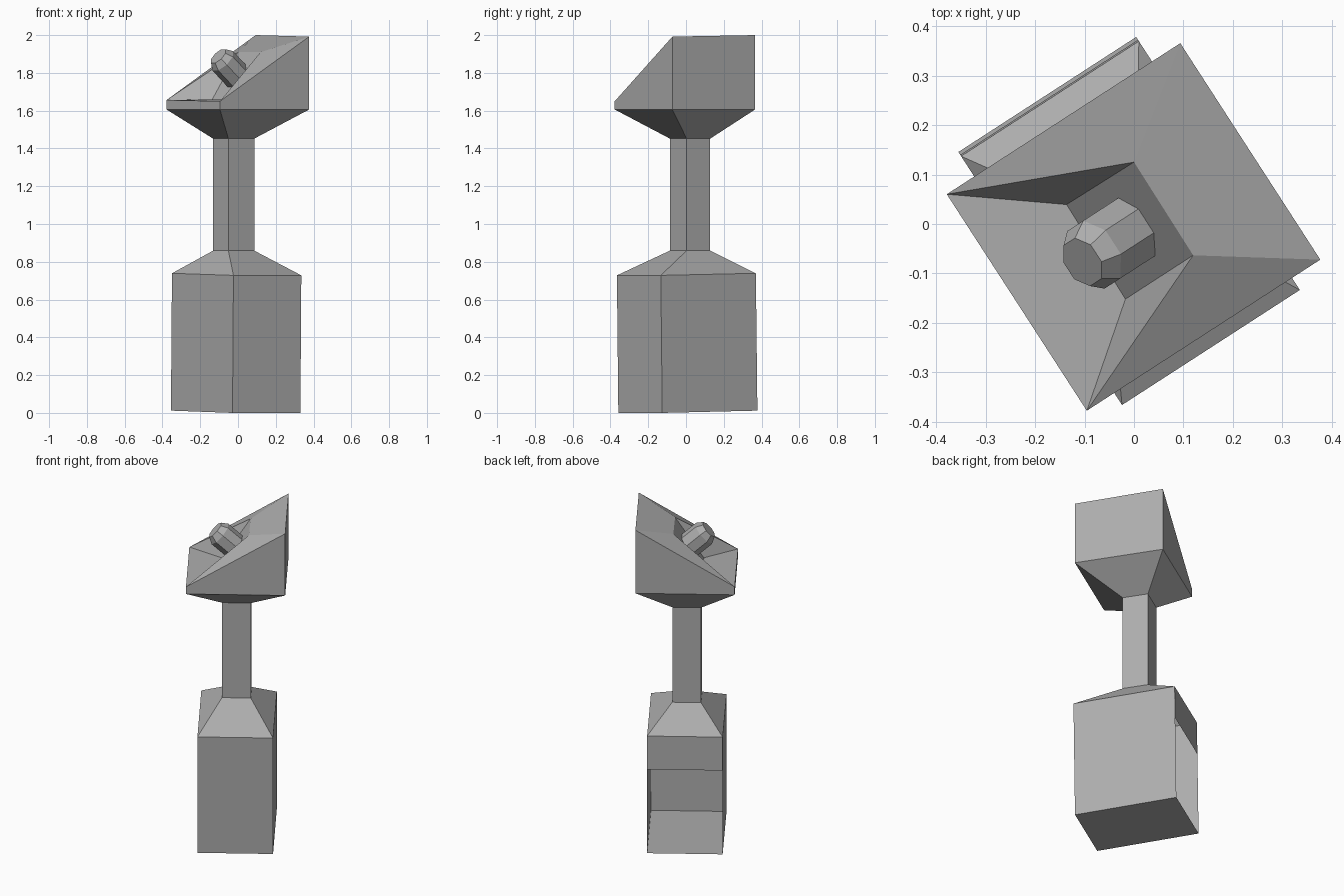
import bpy
import bmesh
import math
from mathutils import Vector

if "Cube" in bpy.data.objects:
    bpy.data.objects.remove(bpy.data.objects["Cube"])

TURN = math.radians(32.9)   # whole model is turned about z; parts use local axes

grey = bpy.data.materials.new("dark_grey")
grey.diffuse_color = (0.42, 0.42, 0.42, 1.0)
grey.use_nodes = True
grey.node_tree.nodes["Principled BSDF"].inputs["Base Color"].default_value = grey.diffuse_color


def ring(u0, u1, v0, v1, z_near, z_far=None):
    """Rectangle of four points; the far (+v) edge may sit at another height."""
    zf = z_near if z_far is None else z_far
    return [(u0, v0, z_near), (u1, v0, z_near), (u1, v1, zf), (u0, v1, zf)]


def sides(a, b, n=4):
    """Quads joining ring starting at index a to ring starting at index b."""
    return [(a + i, a + (i + 1) % n, b + (i + 1) % n, b + i) for i in range(n)]


def make(name, points, faces):
    mesh = bpy.data.meshes.new(name)
    mesh.from_pydata(points, [], faces)
    bm = bmesh.new()
    bm.from_mesh(mesh)
    bmesh.ops.recalc_face_normals(bm, faces=bm.faces)
    bm.to_mesh(mesh)
    bm.free()
    mesh.materials.append(grey)
    obj = bpy.data.objects.new(name, mesh)
    obj.rotation_euler.z = TURN
    bpy.context.collection.objects.link(obj)
    return obj


neck = (-0.089, 0.074, -0.044, 0.105)
head = (-0.285, 0.277, -0.265, 0.256)

# Base cabinet: thin shell, slightly tilted, open at the lower back
base_pts = (ring(-0.219, 0.209, -0.285, 0.315, 0.0, 0.012)
            + ring(-0.219, 0.209, -0.294, 0.305, 0.728, 0.739)
            + ring(*neck, 0.859)
            + [(0.209, 0.308, 0.532), (-0.219, 0.308, 0.532)])
base_faces = [(0, 3, 2, 1),
              (0, 1, 5, 4),
              (1, 2, 12, 6, 5),
              (3, 0, 4, 7, 13),
              (12, 13, 7, 6)] + sides(4, 8)
make("base_cabinet", base_pts, base_faces)

# Neck post
make("neck_post", ring(*neck, 0.859) + ring(*neck, 1.452), sides(0, 4))

# Head: funnel, upright sides, sloping top with a notch for the spout
u0, u1, v0, v1 = head
rim = [(u0, v0, 1.65), (u1, v0, 1.992), (u1, v1, 2.0), (u0, v1, 1.656)]
notch = [(-0.097, -0.118, 1.66), (0.066, -0.118, 1.91),
         (0.068, 0.105, 1.91), (-0.093, 0.107, 1.66)]
head_pts = ring(*neck, 1.452) + ring(*head, 1.606) + rim + notch
head_faces = sides(0, 4) + sides(4, 8) + [
    (8, 9, 13), (8, 13, 12),        # near slope
    (9, 10, 14, 13),                # upper slope
    (10, 11, 14), (11, 15, 14),     # far slope
    (11, 8, 12, 15),                # flat ledge
    (12, 13, 14, 15)]               # steep panel behind the spout
make("head", head_pts, head_faces)

# Spout: eight-sided stub with a bevelled tip, pointing out of the panel
rise = math.radians(42)
axis = Vector((-math.cos(rise), 0, math.sin(rise)))
up = Vector((math.sin(rise), 0, math.cos(rise)))
side = Vector((0, 1, 0))
centre = Vector((-0.014, -0.008, 1.785))
spout_pts = []
for dist, radius in ((-0.025, 0.075), (0.118, 0.075), (0.155, 0.053)):
    for i in range(8):
        a = math.radians(22.5 + 45 * i)
        spout_pts.append(centre + axis * dist
                         + (side * math.cos(a) + up * math.sin(a)) * radius)
spout_faces = sides(0, 8, 8) + sides(8, 16, 8) + [tuple(range(16, 24)),
                                                  tuple(range(7, -1, -1))]
make("spout", spout_pts, spout_faces)
